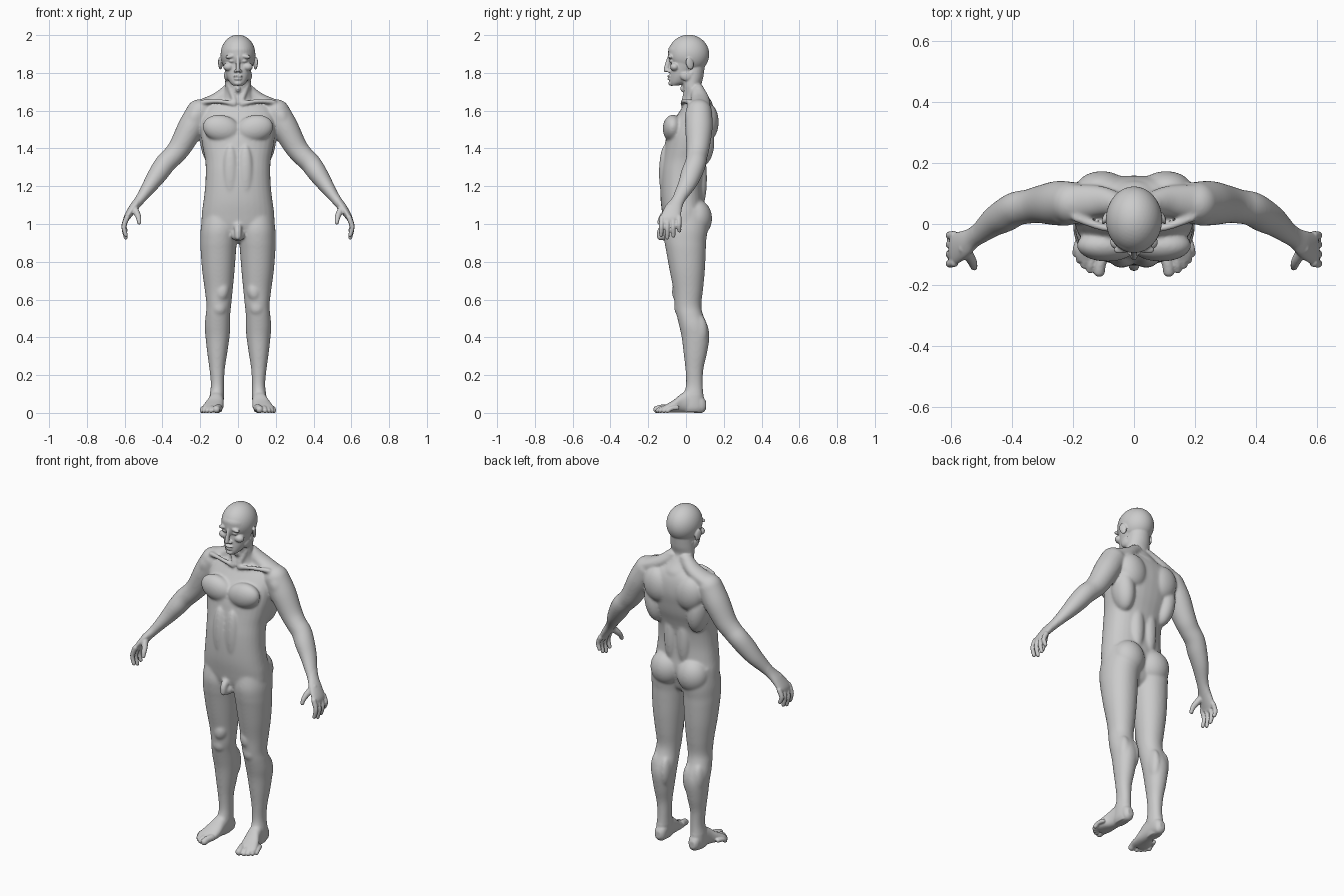
import bpy, bmesh, math
from mathutils import Vector, Matrix, Euler

bm = bmesh.new()
N = 32


def spline(rows, steps=5):
    """Catmull-Rom interpolation of rows of numbers."""
    out = []
    for i in range(len(rows) - 1):
        p0, p1 = rows[max(i - 1, 0)], rows[i]
        p2, p3 = rows[i + 1], rows[min(i + 2, len(rows) - 1)]
        for k in range(steps):
            t = k / steps
            out.append([0.5 * (2 * b + (c - a) * t + (2 * a - 5 * b + 4 * c - d) * t * t
                               + (3 * b - a - 3 * c + d) * t ** 3)
                        for a, b, c, d in zip(p0, p1, p2, p3)])
    out.append(list(rows[-1]))
    return out


def skin(rings):
    loops = [[bm.verts.new(p) for p in r] for r in rings]
    faces = [bm.faces.new(loops[0][::-1]), bm.faces.new(loops[-1])]
    for a, b in zip(loops, loops[1:]):
        for i in range(N):
            j = (i + 1) % N
            faces.append(bm.faces.new((a[i], a[j], b[j], b[i])))
    bmesh.ops.recalc_face_normals(bm, faces=faces)


def boxed(rows, axis="z", power=2.3):
    """Loft of rounded sections, each row: level, x min, x max, other min, other max."""
    rings = []
    for h, x0, x1, w0, w1 in spline(rows):
        ring = []
        for i in range(N):
            c, s = math.cos(math.tau * i / N), math.sin(math.tau * i / N)
            x = (x0 + x1) / 2 + (x1 - x0) / 2 * math.copysign(abs(c) ** (2 / power), c)
            w = (w0 + w1) / 2 + (w1 - w0) / 2 * math.copysign(abs(s) ** (2 / power), s)
            ring.append((x, w, h) if axis == "z" else (x, h, w))
        rings.append(ring)
    skin(rings)


def ball(c, r, rot=(0, 0, 0)):
    r = (r, r, r) if isinstance(r, float) else r
    m = Matrix.LocRotScale(Vector(c), Euler([math.radians(a) for a in rot]), Vector(r))
    bmesh.ops.create_icosphere(bm, subdivisions=4, radius=1, matrix=m)


def tube(rows):
    """Limb along a path, each row: x, y, z, radius across, radius along y."""
    pts = spline(rows)
    rings = []
    for i, p in enumerate(pts):
        a, b = pts[max(i - 1, 0)], pts[min(i + 1, len(pts) - 1)]
        t = (Vector(b[:3]) - Vector(a[:3])).normalized()
        u = Vector((0, 1, 0))
        u = (u - t * u.dot(t)).normalized()
        v = t.cross(u)
        rings.append([Vector(p[:3]) + v * p[3] * math.cos(math.tau * k / N)
                      + u * p[4] * math.sin(math.tau * k / N) for k in range(N)])
    skin(rings)
    for e in (rows[0], rows[-1]):
        ball(e[:3], min(e[3:]))


# ---- paired parts, built on +x ----
# leg
boxed([(1.08, .01, .18, -.10, .11), (.98, .002, .197, -.12, .115), (.91, .006, .199, -.115, .107),
       (.86, .01, .198, -.106, .105), (.755, .018, .19, -.087, .10), (.65, .028, .176, -.067, .09),
       (.57, .036, .167, -.059, .081), (.52, .041, .171, -.05, .09), (.46, .041, .176, -.036, .115),
       (.40, .045, .172, -.023, .124), (.31, .058, .162, -.012, .11), (.23, .07, .151, -.003, .092),
       (.15, .074, .144, 0, .089), (.09, .074, .15, -.015, .093), (.03, .08, .15, -.03, .1),
       (.004, .088, .14, -.02, .09)], power=2.1)
ball((.1, -.03, .555), (.04, .032, .045))                # kneecap
ball((.075, .075, .42), (.03, .045, .09))                # calf
ball((.135, .07, .43), (.036, .045, .09))
ball((.085, -.03, .64), (.04, .045, .06), (0, -10, 0))   # inner thigh muscle
# foot and toes
boxed([(.106, .095, .13, .02, .06), (.085, .079, .143, 0, .09), (.03, .076, .148, .001, .125),
       (-.02, .076, .158, .002, .105), (-.06, .077, .178, .002, .072), (-.1, .083, .19, .002, .048),
       (-.125, .092, .182, .004, .034)], axis="y")
for x, y, r in ((.114, -.154, .019), (.143, -.148, .0135), (.162, -.134, .013),
                (.178, -.117, .0125), (.19, -.097, .012)):
    tube([(x - .012, y + .05, .027, r, r), (x - .003, y + .02, .024, r, r), (x, y, r - .001, r, r)])
# arm and palm
tube([(.205, .068, 1.59, .07, .07), (.25, .068, 1.51, .07, .073), (.305, .064, 1.41, .061, .062),
      (.345, .057, 1.36, .056, .056), (.385, .05, 1.32, .055, .056), (.42, .03, 1.27, .052, .056),
      (.458, .008, 1.215, .043, .049), (.5, -.026, 1.155, .031, .038), (.526, -.045, 1.12, .026, .035),
      (.556, -.066, 1.083, .023, .045), (.585, -.08, 1.04, .018, .052), (.594, -.082, 1.02, .014, .05)])
# fingers, index to little
for i, tip in enumerate((.933, .92, .93, .957)):
    y, k = -.127 + .03 * i, 1.03 - tip
    tube([(.588, y, 1.035, .014, .014), (.604, y - .003 + .001 * i, 1.03 - k * .45, .0125, .0125),
          (.594, y - .004 + .002 * i, tip + .008, .0105, .0105)])
# thumb
tube([(.555, -.08, 1.09, .02, .022), (.531, -.118, 1.05, .017, .016), (.524, -.136, 1.025, .0135, .0135),
      (.522, -.143, 1.005, .011, .011)])
# torso muscles
ball((.088, -.07, 1.505), (.1, .053, .072), (0, -12, 0))      # chest
ball((.228, .066, 1.565), (.055, .073, .085), (0, -25, 0))    # shoulder cap
tube([(.04, .06, 1.71, .038, .035), (.11, .075, 1.658, .038, .05), (.2, .07, 1.617, .04, .06)])
tube([(.02, -.018, 1.635, .013, .013), (.1, -.012, 1.65, .012, .012), (.19, .02, 1.645, .014, .014)])
ball((.105, .115, 1.54), (.085, .058, .1), (0, 12, 0))        # shoulder blade
ball((.142, .075, 1.43), (.058, .075, .13), (0, 8, 0))        # side of back
ball((.042, .075, 1.24), (.042, .036, .16))                   # lower back
ball((.04, -.11, 1.27), (.042, .033, .15))                    # abdomen
ball((.086, .056, 1.03), (.092, .082, .1))                    # buttock
tube([(.055, .03, 1.8, .014, .014), (.045, .01, 1.73, .015, .015), (.015, -.014, 1.645, .013, .013)])
# face, one side
ball((.034, -.079, 1.888), (.033, .016, .012), (0, 10, -14))  # brow
ball((.033, -.073, 1.864), (.017, .015, .012))                # eye
ball((.05, -.06, 1.832), (.028, .024, .022))                  # cheekbone
ball((.013, -.09, 1.81), (.01, .012, .009))                   # nostril wing
ball((.094, .02, 1.85), (.009, .021, .034), (14, 0, 22))      # ear
ball((.058, .0, 1.785), (.016, .035, .028), (-20, 0, 0))      # jaw corner

# mirror everything so far to -x
copy = bmesh.ops.duplicate(bm, geom=bm.verts[:] + bm.edges[:] + bm.faces[:])["geom"]
for g in copy:
    if isinstance(g, bmesh.types.BMVert):
        g.co.x *= -1
bmesh.ops.reverse_faces(bm, faces=[g for g in copy if isinstance(g, bmesh.types.BMFace)])

# ---- central parts ----
# torso
boxed([(z, -w, w, f, b) for z, w, f, b in (
    (1.67, .07, .01, .11), (1.63, .16, -.012, .14), (1.58, .195, -.045, .155), (1.52, .198, -.085, .158),
    (1.46, .195, -.105, .148), (1.4, .186, -.115, .135), (1.34, .174, -.125, .115), (1.28, .171, -.133, .1),
    (1.2, .174, -.136, .092), (1.12, .183, -.134, .095), (1.05, .192, -.125, .1), (.98, .185, -.112, .085),
    (.93, .11, -.09, .07), (.9, .05, -.05, .04))])
# neck
boxed([(1.84, -.062, .062, -.02, .1), (1.78, -.067, .067, -.028, .092), (1.73, -.069, .069, -.018, .082),
       (1.69, -.075, .075, -.01, .105), (1.64, -.095, .095, -.012, .14), (1.58, -.1, .1, -.02, .14)], power=2)
ball((0, -.018, 1.715), (.014, .014, .018))
# skull and jaw
ball((0, .014, 1.898), (.092, .109, .104))
boxed([(z, -w, w, f, b) for z, w, f, b in (
    (1.733, .026, -.08, -.04), (1.75, .044, -.087, .01), (1.78, .06, -.086, .04), (1.81, .069, -.084, .06),
    (1.84, .077, -.082, .08), (1.87, .083, -.082, .09), (1.9, .085, -.093, .1), (1.93, .08, -.092, .1),
    (1.96, .06, -.07, .08))], power=2.1)
# nose, lips, chin
tube([(0, -.085, 1.885, .01, .012), (0, -.096, 1.85, .01, .014), (0, -.106, 1.815, .012, .013)])
ball((0, -.086, 1.782), (.026, .013, .007))
ball((0, -.085, 1.768), (.022, .013, .008))
ball((0, -.076, 1.745), (.022, .018, .014))
# groin
tube([(0, -.1, 1.0, .022, .022), (0, -.132, .965, .02, .02), (0, -.138, .93, .017, .017)])
ball((0, -.105, .94), (.036, .03, .032))

# ---- fuse into one skin ----
mesh = bpy.data.meshes.new("body")
bm.to_mesh(mesh)
bm.free()
body = bpy.data.objects.new("body", mesh)
bpy.context.collection.objects.link(body)
bpy.context.view_layer.objects.active = body
body.select_set(True)
mesh.remesh_voxel_size = .0055
bpy.ops.object.voxel_remesh()

# soften muscles strongly, keep face, hands and feet crisp
soft = body.vertex_groups.new(name="soft")
soft.add([v.index for v in body.data.vertices
          if .1 < v.co.z < 1.72 and abs(v.co.x) < .53], 1, "REPLACE")
for name, count, group in (("muscle_smooth", 22, "soft"), ("skin_smooth", 3, "")):
    mod = body.modifiers.new(name, "SMOOTH")
    mod.factor, mod.iterations, mod.vertex_group = .5, count, group
for p in body.data.polygons:
    p.use_smooth = True
